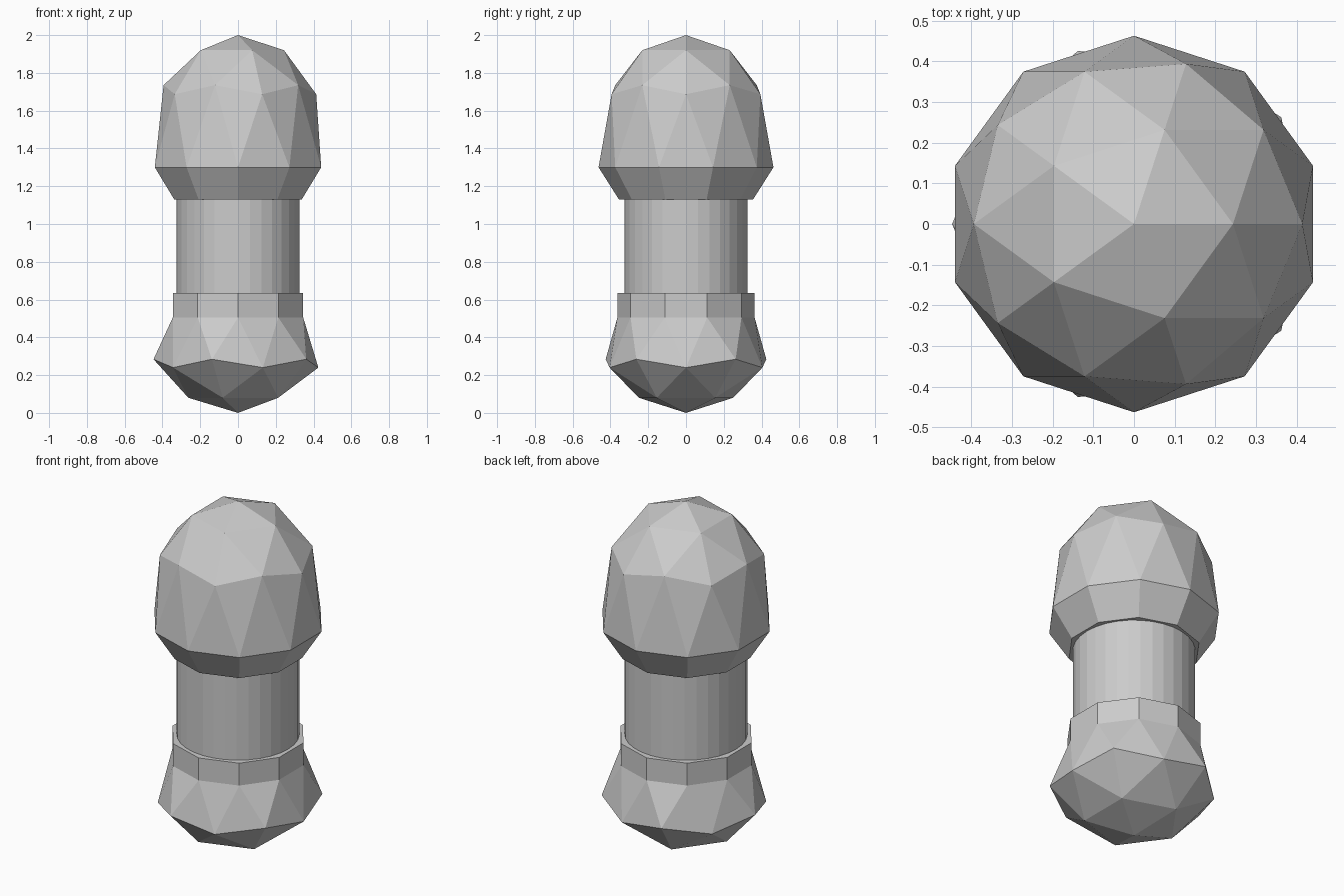
import bpy, bmesh
from mathutils import Vector

if "Cube" in bpy.data.objects:
    bpy.data.objects.remove(bpy.data.objects["Cube"])


def finish(bm, name):
    bmesh.ops.recalc_face_normals(bm, faces=bm.faces[:])
    mesh = bpy.data.meshes.new(name)
    bm.to_mesh(mesh)
    bm.free()
    obj = bpy.data.objects.new(name, mesh)
    bpy.context.collection.objects.link(obj)
    return obj


def half_ball(name, side, levels, radius, rim_radius, collar_radius, collar_z):
    """Half an icosphere (side +1 upper, -1 lower) with a ten-sided collar.
    levels: heights of the rings from the equator to the pole."""
    bm = bmesh.new()
    bmesh.ops.create_icosphere(bm, subdivisions=2, radius=1)
    bmesh.ops.delete(bm, geom=[v for v in bm.verts if v.co.z * side < -0.1],
                     context='VERTS')
    rings = (0, 0.447, 0.526, 0.851, 1)
    for v in bm.verts:
        i = min(range(5), key=lambda k: abs(rings[k] - abs(v.co.z)))
        r = rim_radius if i == 0 else radius
        v.co = Vector((v.co.x * r, v.co.y * r, levels[i]))
    # collar drawn out from the open equator, then closed
    edge = [e for e in bm.edges if e.is_boundary]
    new = bmesh.ops.extrude_edge_only(bm, edges=edge)["geom"]
    for v in (g for g in new if isinstance(g, bmesh.types.BMVert)):
        s = collar_radius / rim_radius
        v.co = Vector((v.co.x * s, v.co.y * s, collar_z))
    bmesh.ops.holes_fill(bm, edges=[e for e in bm.edges if e.is_boundary], sides=0)
    return finish(bm, name)


# Rounded head with tapered underside
half_ball("head", 1, (1.30, 1.687, 1.735, 1.92, 2.0), 0.463, 0.463, 0.355, 1.13)

# Faceted foot with straight collar
half_ball("foot", -1, (0.505, 0.284, 0.24, 0.08, 0.0), 0.5, 0.363, 0.363, 0.636)

# Round shaft joining them
bm = bmesh.new()
bmesh.ops.create_cone(bm, cap_ends=True, segments=32, radius1=0.325,
                      radius2=0.325, depth=0.54)
bmesh.ops.translate(bm, verts=bm.verts[:], vec=(0, 0, 0.883))
finish(bm, "shaft")
